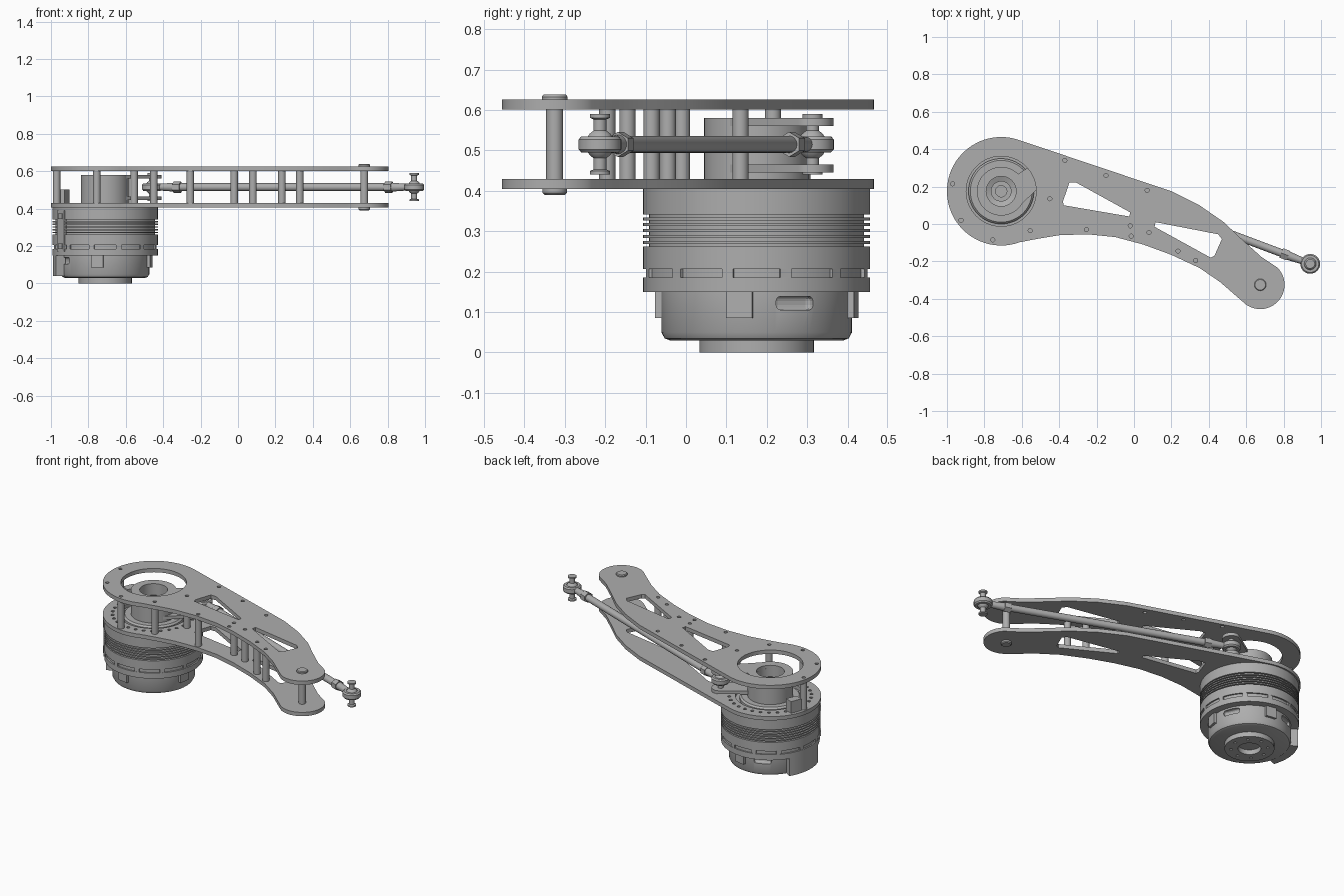
import bpy, bmesh
from math import cos, sin, pi, radians
from mathutils import Vector, Matrix

if "Cube" in bpy.data.objects:
    bpy.data.objects.remove(bpy.data.objects["Cube"])

GREY = (0.42, 0.42, 0.42, 1)
metal = bpy.data.materials.new("grey_metal")
metal.use_nodes = True
metal.diffuse_color = GREY
metal.node_tree.nodes["Principled BSDF"].inputs["Base Color"].default_value = GREY

MX, MY = -0.71, 0.175           # motor axis
END = (0.675, -0.325)           # pin at the far end of the arm
parts = []


def add(name, bm, matrix=None):
    bmesh.ops.remove_doubles(bm, verts=bm.verts, dist=1e-5)
    bmesh.ops.recalc_face_normals(bm, faces=bm.faces)
    mesh = bpy.data.meshes.new(name)
    bm.to_mesh(mesh)
    bm.free()
    mesh.materials.clear()
    mesh.materials.append(metal)
    obj = bpy.data.objects.new(name, mesh)
    bpy.context.collection.objects.link(obj)
    if matrix:
        obj.matrix_world = matrix
    parts.append(obj)
    return obj


def lathe(name, profile, x, y, z=0, steps=64):
    """Spin an (r, z) profile round a vertical axis."""
    bm = bmesh.new()
    verts = [bm.verts.new((r, 0, h)) for r, h in profile]
    edges = [bm.edges.new(pair) for pair in zip(verts, verts[1:])]
    bmesh.ops.spin(bm, geom=verts + edges, cent=(0, 0, 0), axis=(0, 0, 1),
                   angle=2 * pi, steps=steps)
    return add(name, bm, Matrix.Translation((x, y, z)))


def cyl(name, a, b, r, steps=24, r2=None):
    a, b = Vector(a), Vector(b)
    bm = bmesh.new()
    bmesh.ops.create_cone(bm, cap_ends=True, segments=steps, radius1=r,
                          radius2=r if r2 is None else r2, depth=(b - a).length)
    turn = (b - a).to_track_quat('Z', 'Y').to_matrix().to_4x4()
    return add(name, bm, Matrix.Translation((a + b) / 2) @ turn)


def motor_box(name, angle, r, z, size):
    """Box on the motor wall; size is radial, tangential, vertical."""
    bm = bmesh.new()
    bmesh.ops.create_cube(bm, size=1, matrix=Matrix.Diagonal((*size, 1)))
    turn = Matrix.Rotation(radians(angle), 4, 'Z')
    return add(name, bm, Matrix.Translation((MX, MY, z)) @ turn @ Matrix.Translation((r, 0, 0)))


def arc(c, r, start=0, stop=360, n=24):
    full = stop - start == 360
    angles = [radians(start + (stop - start) * i / (n if full else n - 1)) for i in range(n)]
    return [(c[0] + r * cos(t), c[1] + r * sin(t)) for t in angles]


def ring(r, count, size, offset=0):
    return [arc(p, size, n=10) for p in arc((MX, MY), r, offset, offset + 360, count)]


def plate(name, loops, z0, z1):
    """Flat plate: the first loop is the outline, the others are holes."""
    curve = bpy.data.curves.new(name, 'CURVE')
    curve.dimensions, curve.fill_mode = '2D', 'BOTH'
    curve.extrude = (z1 - z0) / 2
    for loop in loops:
        s = curve.splines.new('POLY')
        s.points.add(len(loop) - 1)
        for point, (x, y) in zip(s.points, loop):
            point.co = (x, y, 0, 1)
        s.use_cyclic_u = True
    temp = bpy.data.objects.new(name + "_curve", curve)
    mesh = temp.to_mesh()
    bm = bmesh.new()
    bm.from_mesh(mesh)
    temp.to_mesh_clear()
    bpy.data.objects.remove(temp)
    return add(name, bm, Matrix.Translation((0, 0, (z0 + z1) / 2)))


# Arm side plates
outline = (arc((MX, MY), 0.29, 71, 290, 48)
           + [(-0.52, -0.08), (-0.4, -0.06), (-0.25, -0.055), (-0.1, -0.07), (0.05, -0.11),
              (0.2, -0.165), (0.35, -0.235), (0.46, -0.31)]
           + arc(END, 0.13, -135, 45, 24)
           + [(0.68, -0.175), (0.58, -0.085), (0.48, 0.01), (0.35, 0.1), (0.2, 0.175)])
windows = [
    [(-0.345, 0.222), (-0.31, 0.222), (-0.02, 0.062), (-0.025, 0.04), (-0.375, 0.1), (-0.38, 0.12)],
    [(0.115, 0.01), (0.45, -0.055), (0.47, -0.08), (0.43, -0.17), (0.41, -0.18), (0.11, -0.015)]]
posts = [(-0.97, 0.215), (-0.755, -0.085), (-0.555, -0.035), (-0.45, 0.135), (-0.255, -0.03),
         (-0.02, -0.01), (0.08, -0.045), (0.235, -0.145), (0.33, -0.195)]
spare = [(-0.925, 0.02), (-0.015, -0.065), (0.07, 0.18), (-0.15, 0.26), (-0.37, 0.34)]
screws = [arc(p, 0.011, n=12) for p in posts + spare]
plate("upper_arm_plate", [outline, arc((MX, MY), 0.187, n=64)] + windows + screws, 0.602, 0.626)
plate("lower_arm_plate", [outline, arc((MX, MY), 0.2, n=64)] + windows
      + ring(0.235, 30, 0.01, 3), 0.405, 0.429)

# Posts between the plates and the end pin
for x, y in posts:
    cyl("arm_post", (x, y, 0.428), (x, y, 0.603), 0.02)
lathe("end_pin", [(0, 0.39), (0.025, 0.39), (0.03, 0.395), (0.03, 0.405), (0.021, 0.405),
                  (0.021, 0.626), (0.032, 0.626), (0.032, 0.633), (0.028, 0.638), (0, 0.638)],
      *END, steps=32)

# Motor housing with cooling fins
wall = [(0, 0.15), (0.281, 0.15), (0.281, 0.185), (0.272, 0.185), (0.272, 0.206),
        (0.281, 0.206), (0.281, 0.262)]
for i in range(6):
    z = 0.262 + i * 0.0145
    wall += [(0.266, z), (0.266, z + 0.007), (0.281, z + 0.007), (0.281, z + 0.0145)]
wall += [(0.281, 0.405), (0.175, 0.405), (0.175, 0.42), (0.165, 0.43), (0, 0.43)]
lathe("motor_housing", wall, MX, MY, steps=80)
for i in range(12):
    motor_box("housing_clip", i * 30 - 15, 0.274, 0.195, (0.012, 0.028, 0.022))

# Motor cup, with slots cut in the wall
cup = lathe("motor_cup", [(0, 0.03), (0.215, 0.03), (0.228, 0.035), (0.236, 0.05),
                          (0.236, 0.151), (0, 0.151)], MX, MY)
for i in range(3):
    cutter = motor_box("slot_cutter", 24 + i * 90, 0.236, 0.122, (0.05, 0.1, 0.034))
    bev = cutter.modifiers.new("round", 'BEVEL')
    bev.width, bev.segments = 0.012, 3
    parts.remove(cutter)
    cutter.hide_render = True
    cutter.hide_set(True)
    cut = cup.modifiers.new("slot", 'BOOLEAN')
    cut.object, cut.solver = cutter, 'EXACT'
for i in range(4):
    motor_box("cup_tab", i * 90 - 10, 0.237, 0.118, (0.026, 0.065, 0.066))
plate("motor_foot", [arc((MX, MY), 0.142, n=48), arc((MX, MY), 0.065, n=32)]
      + ring(0.105, 8, 0.009), 0, 0.031)

# Cable cover, wall bracket and plug on the motor
cover = [(MX + r * cos(radians(t)), MY + r * sin(radians(t)))
         for r, span in ((0.28, range(148, 201, 4)), (0.225, range(200, 147, -4))) for t in span]
plate("cable_cover", [cover], 0.04, 0.152)
motor_box("wall_bracket", 213, 0.276, 0.28, (0.016, 0.07, 0.22))
for z in (0.2, 0.36):
    motor_box("bracket_clip", 213, 0.283, z, (0.012, 0.04, 0.03))
motor_box("cable_plug", 158, 0.245, 0.465, (0.05, 0.07, 0.075))

# Crank hub and its forked lever
lathe("crank_hub", [(0, 0.428), (0.13, 0.428), (0.13, 0.56), (0.08, 0.56), (0.08, 0.5),
                    (0.055, 0.49), (0.055, 0.52), (0.03, 0.52), (0.03, 0.49), (0, 0.49)], MX, MY)
plate("hub_cap", [arc((MX, MY), 0.13, n=64), arc((MX, MY), 0.08, n=40)]
      + ring(0.108, 8, 0.01, 20), 0.56, 0.58)
PIVOT = Vector((-0.46, 0.313, 0.515))
TIP = Vector((0.942, -0.213, 0.515))
for z in (0.445, 0.56):
    lever = arc((MX, MY), 0.125, 89, -29, 12) + arc(PIVOT, 0.052, -61, 119, 20)
    lever = arc((MX, MY), 0.125, 106, -48, 12)[1:-1] + arc(PIVOT, 0.052, -44, 102, 20)
    hull = arc((MX, MY), 0.125, 46, 312, 32) + arc(PIVOT, 0.052, -44, 102, 20)
    plate("crank_lever", [hull, arc((MX, MY), 0.081, n=32)], z, z + 0.02)

# Push rod with ball joints at both ends
along = (TIP - PIVOT).normalized()
cyl("push_rod", PIVOT + along * 0.13, TIP - along * 0.13, 0.021)
for side, centre, d in (("inner", PIVOT, along), ("outer", TIP, -along)):
    x, y, z = centre
    lathe(side + "_joint_eye", [(0.032, -0.02), (0.046, -0.02), (0.053, -0.012), (0.053, 0.012),
                                (0.046, 0.02), (0.032, 0.02), (0.032, -0.02)], x, y, z, 32)
    half = [(0.016, 0.075), (0.025, 0.075), (0.025, 0.066), (0.016, 0.062), (0.016, 0.034),
            (0.026, 0.026), (0.034, 0.012)]
    pin = [(0, 0.075)] + half + [(r, -h) for r, h in reversed(half)] + [(0, -0.075)]
    lathe(side + "_joint_ball", pin, x, y, z, 32)
    cyl(side + "_joint_shank", centre + d * 0.045, centre + d * 0.13, 0.018, r2=0.024)
    cyl(side + "_lock_nut", centre + d * 0.125, centre + d * 0.165, 0.031, 6)

# Smooth the round walls and keep the edges sharp
for obj in bpy.context.selected_objects:
    obj.select_set(False)
for obj in parts:
    obj.select_set(True)
bpy.context.view_layer.objects.active = parts[0]
bpy.ops.object.shade_smooth_by_angle(angle=radians(30))
